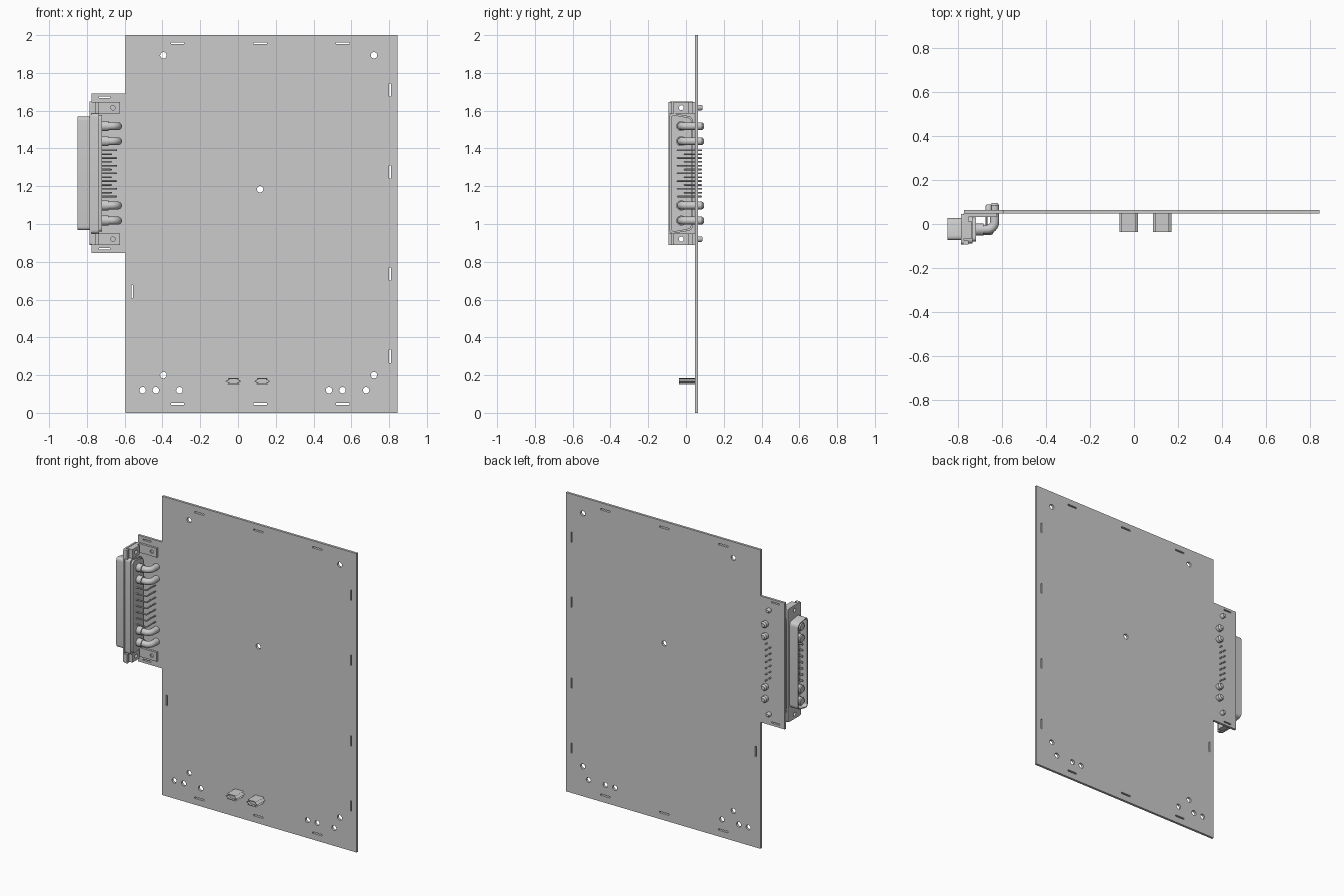
import bpy, bmesh, math
from mathutils import Matrix, Vector

if "Cube" in bpy.data.objects:
    bpy.data.objects.remove(bpy.data.objects["Cube"])

# local (u, v, depth) -> world axes for extrusions along Y or X
AXES = {
    'Y': Matrix(((1, 0, 0, 0), (0, 0, -1, 0), (0, 1, 0, 0), (0, 0, 0, 1))),
    'X': Matrix(((0, 0, 1, 0), (1, 0, 0, 0), (0, 1, 0, 0), (0, 0, 0, 1))),
}


def bake(name, cu, matrix=None):
    """Turn a curve into a clean mesh object."""
    tmp = bpy.data.objects.new(name + "_curve", cu)
    bpy.context.collection.objects.link(tmp)
    dg = bpy.context.evaluated_depsgraph_get()
    me = bpy.data.meshes.new_from_object(tmp.evaluated_get(dg))
    bpy.data.objects.remove(tmp)
    if matrix:
        me.transform(matrix)
    bm = bmesh.new()
    bm.from_mesh(me)
    bmesh.ops.remove_doubles(bm, verts=bm.verts, dist=1e-5)
    bmesh.ops.recalc_face_normals(bm, faces=bm.faces)
    bm.to_mesh(me)
    bm.free()
    me.name = name
    ob = bpy.data.objects.new(name, me)
    bpy.context.collection.objects.link(ob)
    bpy.ops.object.select_all(action='DESELECT')
    ob.select_set(True)
    bpy.context.view_layer.objects.active = ob
    bpy.ops.object.shade_smooth_by_angle(angle=math.radians(35))
    return ob


def extrude(name, loops, axis, a, b):
    """Fill 2D loops (inner loops are holes) and extrude from a to b."""
    cu = bpy.data.curves.new(name, 'CURVE')
    cu.dimensions, cu.fill_mode, cu.extrude = '2D', 'BOTH', abs(b - a) / 2
    for pts in loops:
        sp = cu.splines.new('POLY')
        sp.points.add(len(pts) - 1)
        for p, (u, v) in zip(sp.points, pts):
            p.co = (u, v, 0, 1)
        sp.use_cyclic_u = True
    mid = (a + b) / 2
    off = (0, mid, 0) if axis == 'Y' else (mid, 0, 0)
    return bake(name, cu, Matrix.Translation(off) @ AXES[axis])


def tubes(name, paths, r):
    """Round rods along paths of (x, y, z[, radius factor])."""
    cu = bpy.data.curves.new(name, 'CURVE')
    cu.dimensions, cu.twist_mode = '3D', 'MINIMUM'
    cu.bevel_depth, cu.bevel_resolution, cu.use_fill_caps = r, 5 if r > 0.01 else 2, True
    for pts in paths:
        sp = cu.splines.new('POLY')
        sp.points.add(len(pts) - 1)
        for p, q in zip(sp.points, pts):
            p.co = (*q[:3], 1)
            p.radius = q[3] if len(q) > 3 else 1
    return bake(name, cu)


def circle(u, v, r, n=20):
    return [(u + r * math.cos(2 * math.pi * i / n), v + r * math.sin(2 * math.pi * i / n)) for i in range(n)]


def rect(u0, v0, u1, v1):
    return [(u0, v0), (u1, v0), (u1, v1), (u0, v1)]


def slot(u, v, w, h):
    return rect(u - w / 2, v - h / 2, u + w / 2, v + h / 2)


def rounded(pts, r, n=5):
    """Round each corner of a polygon with a small quadratic arc."""
    out = []
    for i, p in enumerate(pts):
        p = Vector(p)
        a, b = Vector(pts[i - 1]), Vector(pts[(i + 1) % len(pts)])
        s, e = p + (a - p).normalized() * r, p + (b - p).normalized() * r
        for k in range(n + 1):
            t = k / n
            out.append(tuple((1 - t) ** 2 * s + 2 * t * (1 - t) * p + t * t * e))
    return out


ZC = 1.268  # connector centre height


def d_shape(y0, y1, half, r=0.025):
    """D outline, wider on the front (-y) side."""
    s = (y1 - y0) * 0.18
    return rounded([(y0, ZC - half), (y1, ZC - half + s), (y1, ZC + half - s), (y0, ZC + half)], r)


# board with mounting holes and slots
outline = [(-0.595, 0), (0.845, 0), (0.845, 2), (-0.595, 2),
           (-0.595, 1.692), (-0.775, 1.692), (-0.775, 0.847), (-0.595, 0.847)]
holes = [circle(x, z, 0.017) for x in (-0.395, 0.72) for z in (0.2, 1.893)]
holes += [circle(0.117, 1.184, 0.017)]
holes += [circle(x, 0.12, 0.017) for x in (-0.505, -0.435, -0.31, 0.482, 0.553, 0.678)]
holes += [slot(x, z, 0.07, 0.01) for x in (-0.32, 0.118, 0.555) for z in (0.047, 1.957)]
holes += [slot(0.804, z, 0.01, 0.07) for z in (0.3, 0.735, 1.275, 1.71)]
holes += [slot(-0.56, 0.642, 0.01, 0.07)]
holes += [slot(-0.707, z, 0.06, 0.008) for z in (0.868, 1.672)]
extrude("board", [outline] + holes, 'Y', 0.047, 0.063)

# connector flange, shell and rear body
YC = -0.025
screw_z = (ZC - 0.348, ZC + 0.348)
flange = rounded(rect(-0.093, ZC - 0.38, 0.046, ZC + 0.38), 0.015)
extrude("connector_flange", [flange] + [circle(YC, z, 0.013) for z in screw_z], 'X', -0.787, -0.775)
extrude("connector_shell", [d_shape(-0.074, 0.028, 0.304), d_shape(-0.068, 0.022, 0.297, 0.022)],
        'X', -0.85, -0.785)
extrude("connector_insert", [d_shape(-0.069, 0.023, 0.298, 0.022)], 'X', -0.795, -0.77)
extrude("connector_body", [d_shape(-0.088, 0.036, 0.322)], 'X', -0.776, -0.735)
extrude("connector_body_rim", [d_shape(-0.08, 0.03, 0.312)], 'X', -0.736, -0.72)

# nut blocks, mounting feet and screws at both ends
for i, z in enumerate(screw_z):
    extrude(f"nut_block_{i}", [rect(-0.065, z - 0.03, 0.012, z + 0.03), circle(YC, z, 0.013)],
            'X', -0.776, -0.737)
    foot = rect(-0.776, z - 0.03, -0.625, z + 0.03)
    extrude(f"mounting_foot_{i}", [foot, circle(-0.662, z, 0.012)], 'Y', 0.033, 0.047)
    for y0, y1 in ((0.012, 0.034), (-0.093, -0.075)):
        extrude(f"bracket_rib_{i}", [rect(-0.776, z - 0.03, -0.755, z + 0.03)], 'Y', y0, y1)
tubes("foot_studs", [[(-0.662, 0.042, z), (-0.662, 0.08, z), (-0.662, 0.088, z, 0.7)] for z in screw_z], 0.015)


def elbow(x0, x1, y, y_end, z, r, tip):
    """Path that leaves the body along x, bends and enters the board along y."""
    arc = [(x1 - r + r * math.sin(a), y + r - r * math.cos(a), z)
           for a in [math.pi / 2 * k / 8 for k in range(9)]]
    return [(x0, y, z)] + arc + [(x1, y_end - tip, z), (x1, y_end, z, 0.6)]


# large power contacts
power_z = [ZC + s * d for s in (-1, 1) for d in (0.17, 0.25)]
tubes("power_contacts", [elbow(-0.725, -0.635, YC, 0.095, z, 0.035, 0.01) for z in power_z], 0.021)
tubes("power_collars", [[(-0.722, YC, z), (-0.685, YC, z)] for z in power_z], 0.027)
tubes("power_plugs", [[(-0.795, YC, z), (-0.838, YC, z), (-0.844, YC, z, 0.8)] for z in power_z], 0.028)

# two staggered rows of small signal pins
pins, plugs = [], []
for i in range(13):
    z = ZC + (i - 6) * 0.0204
    y, x = ((-0.045, -0.645), (-0.008, -0.672))[i % 2]
    pins.append(elbow(-0.725, x, y, 0.085, z, 0.008, 0.004))
    plugs.append([(-0.795, y, z), (-0.83, y, z), (-0.834, y, z, 0.6)])
tubes("signal_pins", pins, 0.0045)
tubes("signal_plugs", plugs, 0.007)

# two folded clips near the bottom edge
half = [(0.042, 0), (0.032, 0.018), (0.022, 0.012)]


def clip_loop(cx, k, m):
    q = [(k * x, m * z) for x, z in half]
    pts = q + [(-x, z) for x, z in reversed(q)] + [(x, -z) for x, z in reversed([(-a, b) for a, b in q[1:]])] \
        + [(x, -z) for x, z in reversed(q[1:])]
    pts = sorted(set(pts), key=lambda p: math.atan2(p[1], p[0]))
    return [(cx + x, 0.168 + z) for x, z in pts]


for i, cx in enumerate((-0.024, 0.128)):
    extrude(f"clip_{i}", [clip_loop(cx, 1, 1), clip_loop(cx, 0.88, 0.7)], 'Y', -0.036, 0.047)
    extrude(f"clip_web_{i}", [clip_loop(cx, 0.92, 0.8)], 'Y', -0.02, 0.047)
